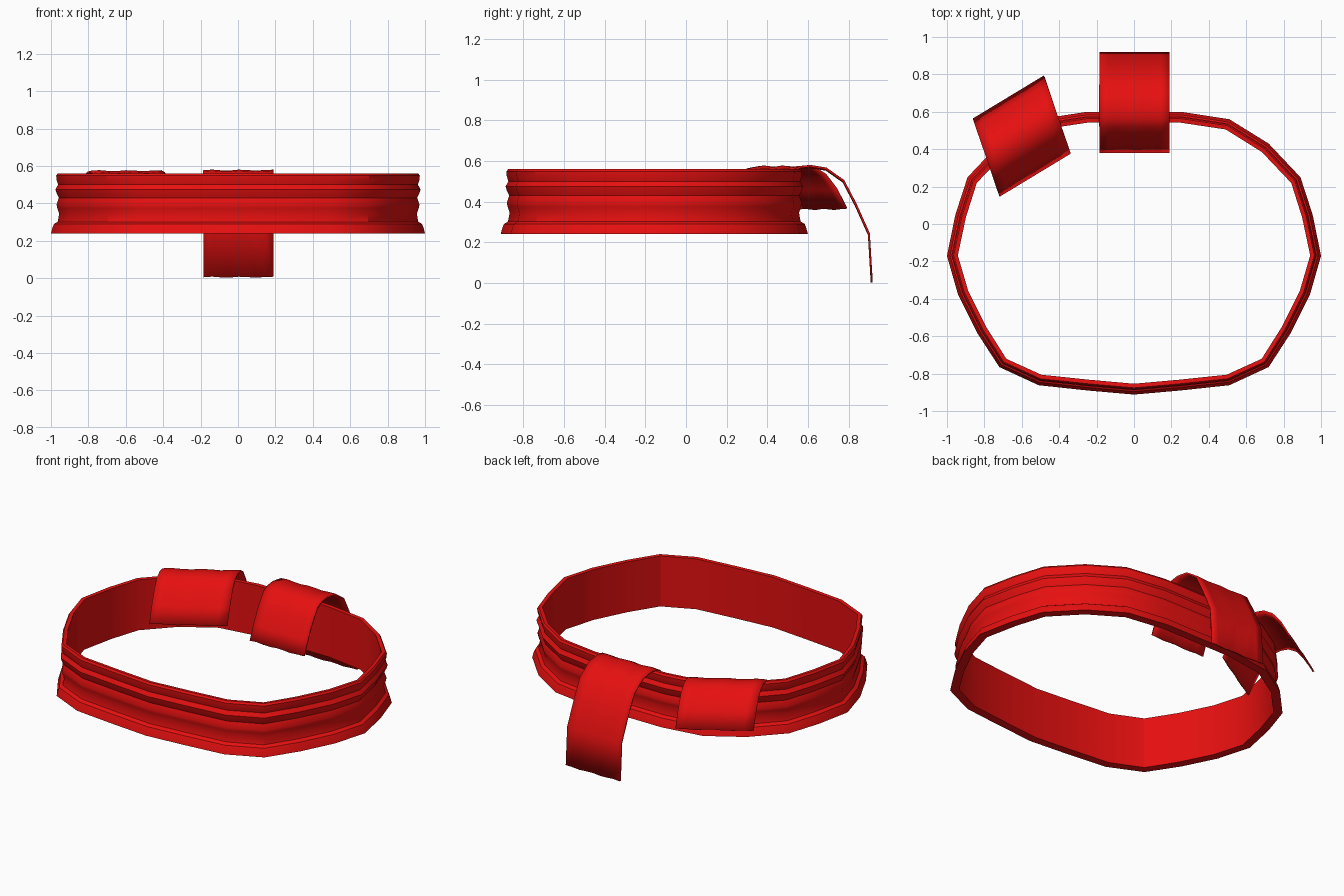
import bpy, bmesh, math
from mathutils import Vector

cube = bpy.data.objects.get("Cube")
if cube:
    bpy.data.objects.remove(cube, do_unlink=True)

red = bpy.data.materials.new("red_cloth")
red.use_nodes = True
RED = (0.8, 0.005, 0.005, 1)
red.diffuse_color = RED
red.node_tree.nodes["Principled BSDF"].inputs["Base Color"].default_value = RED


def add_object(name, bm, angle):
    """Turn a bmesh into a smooth-shaded red object."""
    bmesh.ops.recalc_face_normals(bm, faces=bm.faces)
    mesh = bpy.data.meshes.new(name)
    bm.to_mesh(mesh)
    bm.free()
    mesh.materials.append(red)
    ob = bpy.data.objects.new(name, mesh)
    bpy.context.collection.objects.link(ob)
    bpy.ops.object.select_all(action="DESELECT")
    ob.select_set(True)
    bpy.context.view_layer.objects.active = ob
    bpy.ops.object.shade_smooth_by_angle(angle=math.radians(angle))
    return ob


def skin(bm, rows, close_rows=False, close_cols=False):
    """Bridge rows of points with quads."""
    verts = [[bm.verts.new(p) for p in row] for row in rows]
    n, m = len(verts), len(verts[0])
    for i in range(n if close_rows else n - 1):
        for j in range(m if close_cols else m - 1):
            a, b = verts[i], verts[(i + 1) % n]
            k = (j + 1) % m
            bm.faces.new((a[j], b[j], b[k], a[k]))


# Band: half outline mirrored in x, swept with a folded cloth section
half = [(0, -0.912), (0.25, -0.89), (0.51, -0.862), (0.72, -0.765), (0.84, -0.58),
        (0.94, -0.38), (1.0, -0.17), (0.955, 0.05), (0.89, 0.25), (0.72, 0.43),
        (0.51, 0.56), (0.25, 0.60), (0, 0.60)]
outline = [Vector(p) for p in half + [(-x, y) for x, y in half[-2:0:-1]]]

# Section as (inset from outline, height): outer folds, then inner wall
section = [(0, 0.24), (0.008, 0.27), (0.016, 0.29), (0.036, 0.302), (0.044, 0.345),
           (0.034, 0.375), (0.03, 0.395), (0.042, 0.43), (0.03, 0.455), (0.024, 0.475),
           (0.038, 0.50), (0.03, 0.525), (0.028, 0.548), (0.036, 0.56),
           (0.058, 0.558), (0.052, 0.24)]

rows = []
for i, p in enumerate(outline):
    along = (outline[(i + 1) % len(outline)] - outline[i - 1]).normalized()
    inward = Vector((-along.y, along.x))
    rows.append([(*(p + inward * d), z) for d, z in section])
bm = bmesh.new()
skin(bm, rows, True, True)
add_object("head_band", bm, 32)


def cloth_flap(name, path, across, wave):
    """Drape a strip along a path; slight ripples run across its width."""
    rows = []
    for x, y, z in path:
        row = []
        for j in range(9):
            s = j / 8 - 0.5
            ripple = wave * math.sin(s * 15 + 1)
            row.append(Vector((x, y, z + ripple)) + Vector(across) * s)
        rows.append(row)
    bm = bmesh.new()
    skin(bm, rows)
    ob = add_object(name, bm, 40)
    solid = ob.modifiers.new("thickness", "SOLIDIFY")
    solid.thickness = 0.01
    solid.offset = 0
    return ob


# Long tail draped over the back of the band
tail = [(0.385, 0.29), (0.42, 0.375), (0.465, 0.465), (0.52, 0.545), (0.56, 0.567),
        (0.61, 0.573), (0.69, 0.56), (0.775, 0.50), (0.835, 0.385), (0.90, 0.24),
        (0.914, 0.006)]
cloth_flap("long_tail", [(0.002, y, z) for y, z in tail], (0.375, 0, 0), 0.003)

# Short tail draped over the back corner
start, end = Vector((-0.53, 0.265)), Vector((-0.67, 0.675))
drape = [(0, 0.34), (0.12, 0.43), (0.25, 0.515), (0.37, 0.56), (0.5, 0.57),
         (0.62, 0.564), (0.75, 0.53), (0.88, 0.46), (1, 0.364)]
path = [(*start.lerp(end, t), z) for t, z in drape]
cloth_flap("short_tail", path, (0.38, 0.23, 0), 0.003)
